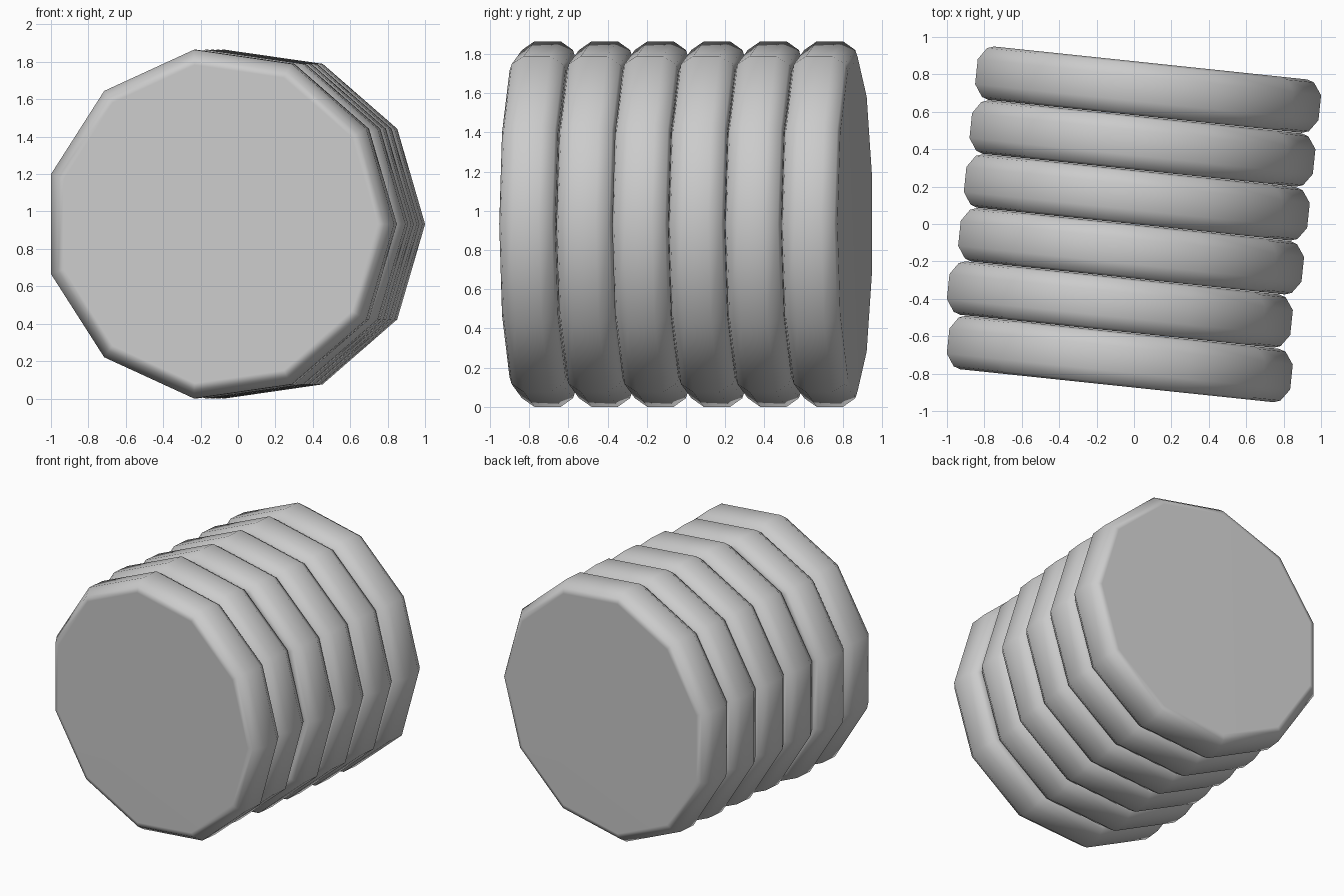
import bpy, bmesh, math
from mathutils import Vector, Matrix

if "Cube" in bpy.data.objects:
    bpy.data.objects.remove(bpy.data.objects["Cube"])

SIDES = 11
TILT = Matrix.Rotation(math.radians(-6), 4, 'Z')
# rim profile: (radius, distance along the axis)
HALF = [(0.942, 0.067), (0.897, 0.131), (0.86, 0.1435)]
PROFILE = [(r, -a) for r, a in reversed(HALF)] + HALF

grey = bpy.data.materials.new("plain_grey")
grey.diffuse_color = (0.6, 0.6, 0.6, 1)
grey.use_nodes = True
grey.node_tree.nodes["Principled BSDF"].inputs["Base Color"].default_value = grey.diffuse_color


def make_disc(name, location):
    """Eleven-sided disc with a rounded rim, its axis along y."""
    bm = bmesh.new()
    rings = []
    for r, a in PROFILE:
        angles = [2 * math.pi * k / SIDES for k in range(SIDES)]
        rings.append([bm.verts.new((r * math.cos(t), a, r * math.sin(t))) for t in angles])
    for low, high in zip(rings, rings[1:]):
        for k in range(SIDES):
            n = (k + 1) % SIDES
            bm.faces.new((low[k], low[n], high[n], high[k]))
    # flat end caps
    bm.faces.new(rings[0])
    bm.faces.new(rings[-1])
    bmesh.ops.recalc_face_normals(bm, faces=bm.faces)
    for f in bm.faces:
        f.smooth = True
    mesh = bpy.data.meshes.new(name)
    bm.to_mesh(mesh)
    bm.free()
    mesh.materials.append(grey)
    ob = bpy.data.objects.new(name, mesh)
    bpy.context.collection.objects.link(ob)
    ob.matrix_world = Matrix.Translation(location) @ TILT
    # keeps the caps flat while the rim stays soft
    ob.modifiers.new("soft_rim", 'WEIGHTED_NORMAL')


# row of six discs; the second sits slightly out of line
for i in range(6):
    centre = Vector((-0.095 + 0.0303 * i, -0.72 + 0.288 * i, 0.9325))
    if i == 1:
        centre += TILT @ Vector((-0.03, 0, 0))
    make_disc(f"disc_{i + 1}", centre)
